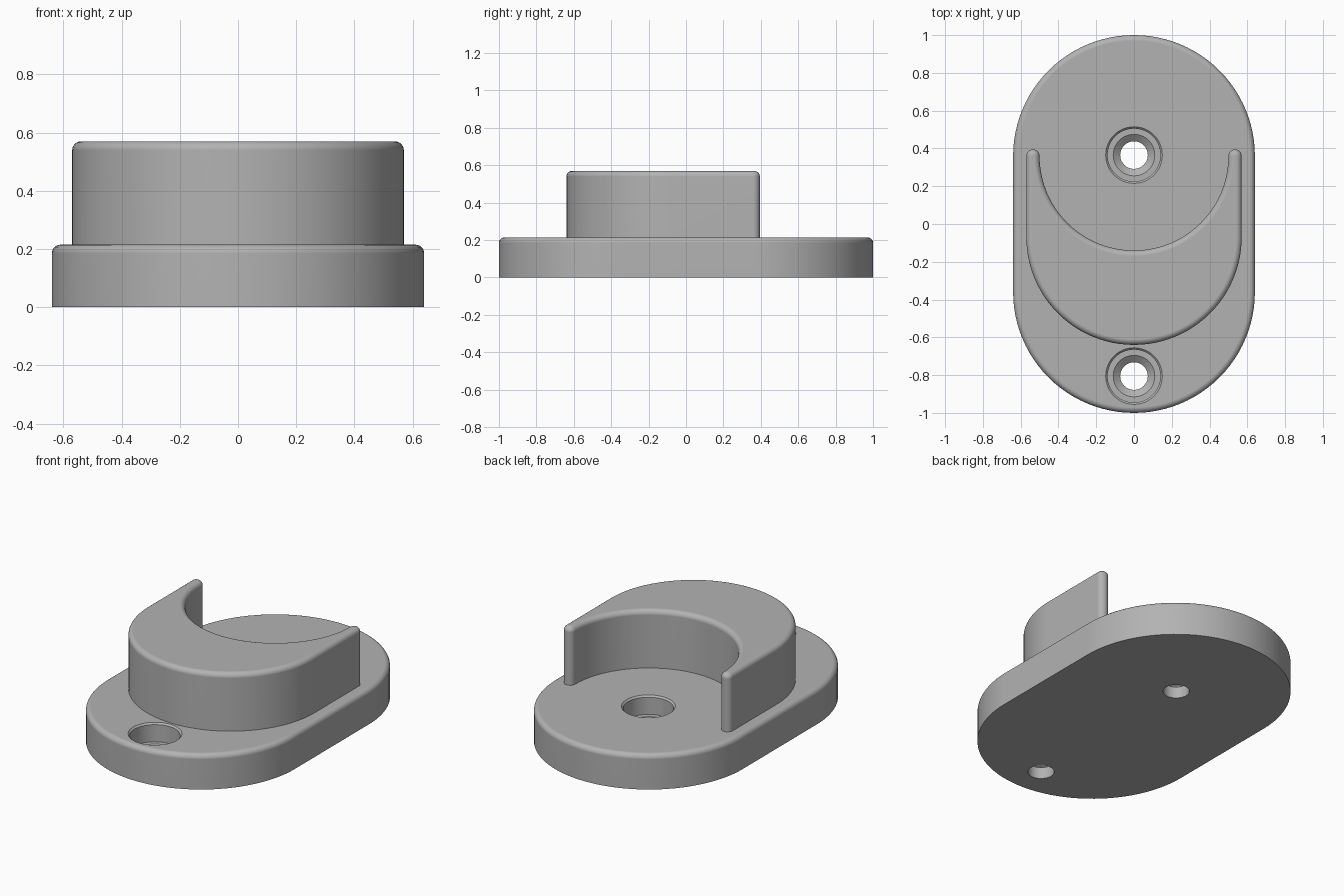
import bpy, bmesh
from math import pi, sin, cos

cube = bpy.data.objects.get("Cube")
if cube:
    bpy.data.objects.remove(cube, do_unlink=True)

grey = bpy.data.materials.new("plain grey")
grey.use_nodes = True
colour = (0.45, 0.45, 0.45, 1)
grey.diffuse_color = colour
grey.node_tree.nodes["Principled BSDF"].inputs["Base Color"].default_value = colour

FILLET = 0.03
BASE_TOP = 0.215
CUP_TOP = 0.57


def arc(cx, cy, r, start, end, n):
    """Points on an arc, angles in half turns."""
    return [(cx + r * cos(pi * (start + (end - start) * i / n)),
             cy + r * sin(pi * (start + (end - start) * i / n)))
            for i in range(n + 1)]


def base_outline(d):
    r = 0.64 - d
    return arc(0, 0.36, r, 0, 1, 48) + arc(0, -0.36, r, 1, 2, 48)


def cup_outline(d):
    tip = 0.035 - d
    return (arc(0, -0.07, 0.57 - d, 1, 2, 48)
            + arc(0.535, 0.36, tip, 0, 1, 12)
            + arc(0, 0.36, 0.5 + d, 2, 1, 48)[1:-1]
            + arc(-0.535, 0.36, tip, 0, 1, 12))


def loft(name, rings):
    """Closed solid through a stack of matching rings."""
    bm = bmesh.new()
    loops = [[bm.verts.new((x, y, z)) for x, y in pts] for pts, z in rings]
    for low, high in zip(loops, loops[1:]):
        for i in range(len(low)):
            j = (i + 1) % len(low)
            bm.faces.new((low[i], low[j], high[j], high[i]))
    bm.faces.new(loops[0][::-1])
    bm.faces.new(loops[-1])
    bmesh.ops.remove_doubles(bm, verts=bm.verts, dist=1e-5)
    bmesh.ops.recalc_face_normals(bm, faces=bm.faces)
    mesh = bpy.data.meshes.new(name)
    bm.to_mesh(mesh)
    bm.free()
    mesh.materials.append(grey)
    ob = bpy.data.objects.new(name, mesh)
    bpy.context.collection.objects.link(ob)
    return ob


def rounded_slab(name, outline, bottom, top, steps=6):
    """Extruded outline with a rounded top edge."""
    rings = [(outline(0), bottom)]
    for i in range(steps + 1):
        a = pi / 2 * i / steps
        rings.append((outline(FILLET * (1 - cos(a))), top - FILLET * (1 - sin(a))))
    return loft(name, rings)


def activate(ob):
    bpy.ops.object.select_all(action='DESELECT')
    ob.select_set(True)
    bpy.context.view_layer.objects.active = ob


base = rounded_slab("base_plate", base_outline, 0, BASE_TOP)
cup = rounded_slab("rod_cradle", cup_outline, BASE_TOP - 0.01, CUP_TOP)

# Stepped, countersunk screw holes
hole_profile = [(0.073, -0.1), (0.073, 0.07), (0.11, 0.1), (0.14, 0.1),
                (0.14, 0.205), (0.15, BASE_TOP), (0.15, 0.3)]
for y in (0.365, -0.805):
    cutter = loft("screw_hole_cutter",
                  [(arc(0, y, r, 0, 2, 48)[:-1], z) for r, z in hole_profile])
    cutter.hide_render = True
    cut = base.modifiers.new("screw_hole", 'BOOLEAN')
    cut.operation = 'DIFFERENCE'
    cut.solver = 'EXACT'
    cut.object = cutter
    activate(base)
    bpy.ops.object.modifier_apply(modifier=cut.name)
    bpy.data.objects.remove(cutter, do_unlink=True)

# Smooth curved walls, keep crisp edges and flat tops
for ob in (base, cup):
    activate(ob)
    bpy.ops.object.shade_smooth_by_angle(angle=pi / 6)
    ob.modifiers.new("flat_faces", 'WEIGHTED_NORMAL').keep_sharp = True
